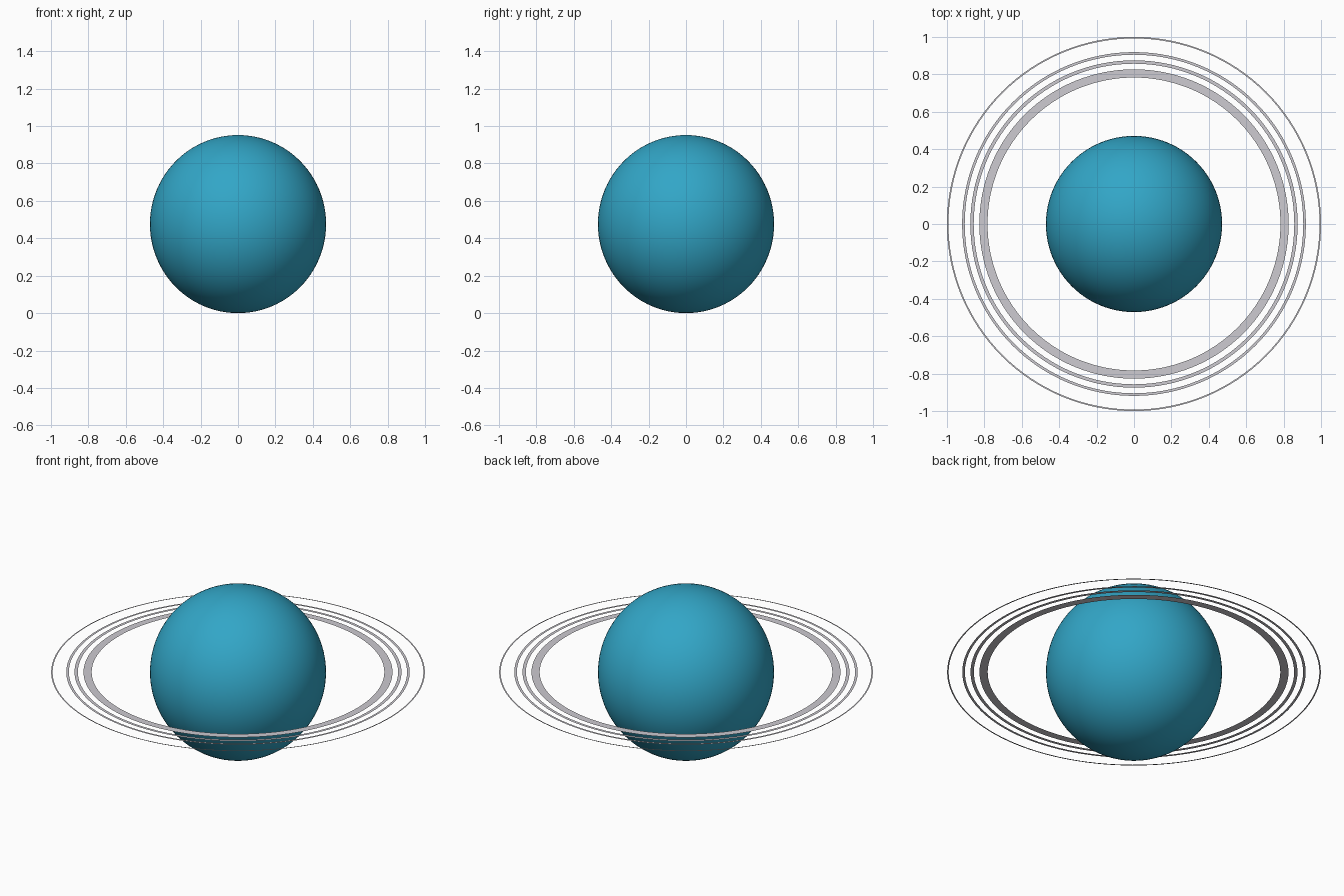
import bpy, bmesh, math

if "Cube" in bpy.data.objects:
    bpy.data.objects.remove(bpy.data.objects["Cube"])

R, RZ = 0.471, 0.476   # planet radius, half height (also ring plane height)


def srgb(r, g, b):
    f = lambda c: c / 12.92 if c <= 0.04045 else ((c + 0.055) / 1.055) ** 2.4
    return tuple(f(c / 255) for c in (r, g, b)) + (1,)


def material(name, colour):
    m = bpy.data.materials.new(name)
    m.diffuse_color = colour
    m.use_nodes = True
    m.node_tree.nodes["Principled BSDF"].inputs["Base Color"].default_value = m.diffuse_color
    return m


teal = material("planet teal", srgb(50, 166, 199))
grey = material("ring pale grey", srgb(205, 203, 209))

# Planet
bpy.ops.mesh.primitive_uv_sphere_add(segments=96, ring_count=48, radius=1,
                                     location=(0, 0, RZ))
planet = bpy.context.object
planet.name = "planet"
planet.scale = (R, R, RZ)
bpy.ops.object.transform_apply(location=False, rotation=False, scale=True)
bpy.ops.object.shade_smooth()
planet.data.materials.append(teal)


# Flat ring bands
def ring(name, inner, outer, n=128):
    bm = bmesh.new()
    loops = [[bm.verts.new((r * math.cos(2 * math.pi * i / n),
                            r * math.sin(2 * math.pi * i / n), 0))
              for i in range(n)] for r in (inner, outer)]
    a, b = loops
    for i in range(n):
        j = (i + 1) % n
        bm.faces.new((a[i], b[i], b[j], a[j]))
    me = bpy.data.meshes.new(name)
    bm.to_mesh(me)
    bm.free()
    me.materials.append(grey)
    ob = bpy.data.objects.new(name, me)
    ob.location.z = RZ
    bpy.context.collection.objects.link(ob)


ring("inner_wide_ring", 0.783, 0.827)
ring("second_ring", 0.857, 0.875)
ring("third_ring", 0.905, 0.919)
ring("outer_thin_ring", 0.992, 1.0)
